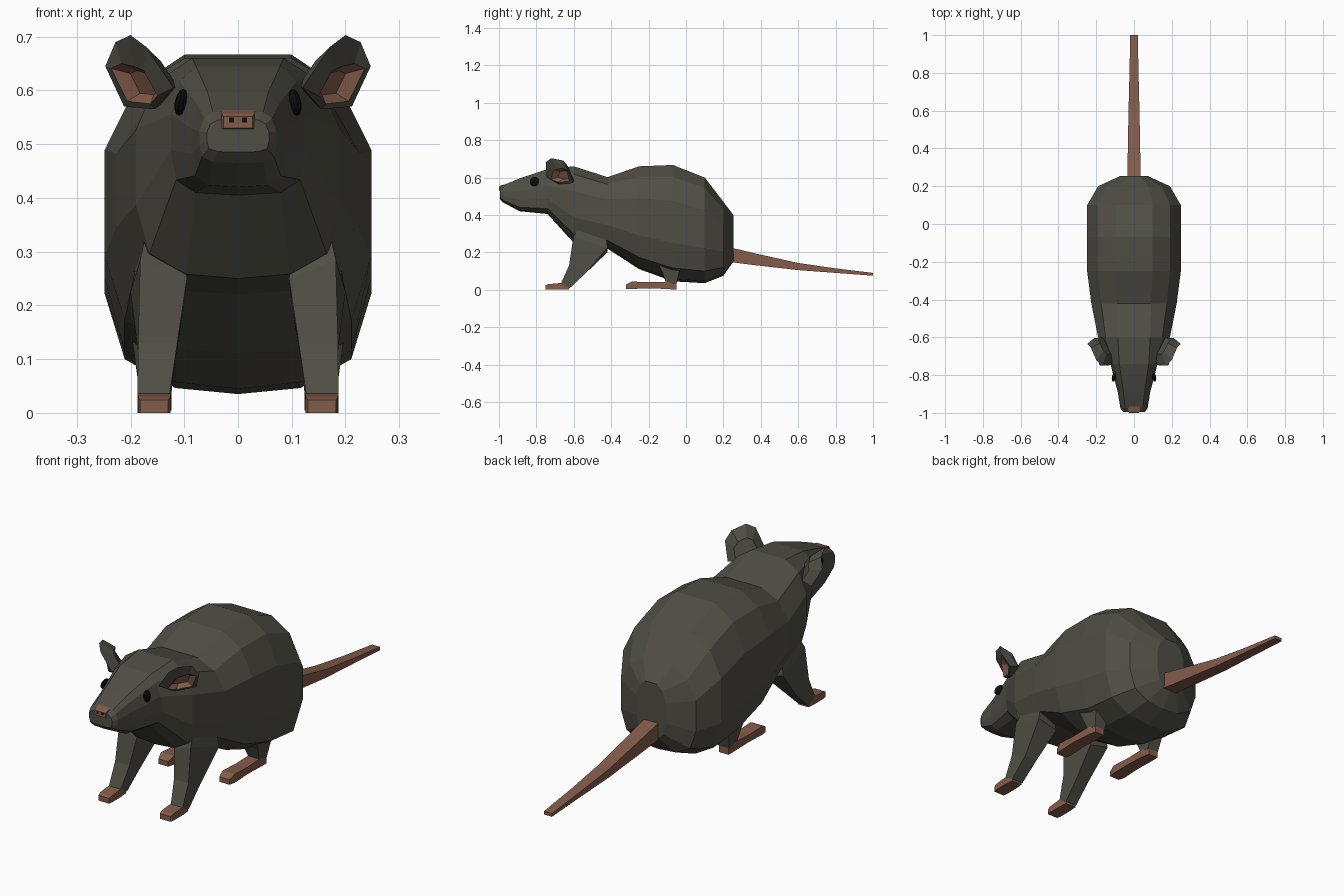
import bpy, bmesh
from mathutils import Vector


def material(name, rgb):
    m = bpy.data.materials.new(name)
    m.diffuse_color = (*rgb, 1)
    return m


FUR = material("fur", (0.08, 0.077, 0.06))
SKIN = material("skin", (0.23, 0.108, 0.07))
BLACK = material("black", (0.004, 0.004, 0.004))


def finish(name, bm, mats, mirror=False):
    bmesh.ops.recalc_face_normals(bm, faces=bm.faces)
    me = bpy.data.meshes.new(name)
    bm.to_mesh(me)
    bm.free()
    for m in mats:
        me.materials.append(m)
    ob = bpy.data.objects.new(name, me)
    bpy.context.collection.objects.link(ob)
    if mirror:
        mod = ob.modifiers.new("mirror", 'MIRROR')
        mod.use_mirror_merge = False
    return ob


def loft(name, rings, mats, mirror=False, skin_from=99):
    """Join rings of points into a closed skin; bands from skin_from use the second material."""
    bm = bmesh.new()
    vs = [[bm.verts.new(p) for p in r] for r in rings]
    n = len(rings[0])
    for k in range(len(vs) - 1):
        for i in range(n):
            j = (i + 1) % n
            f = bm.faces.new((vs[k][i], vs[k][j], vs[k + 1][j], vs[k + 1][i]))
            f.material_index = int(k >= skin_from)
    bm.faces.new(vs[0])
    bm.faces.new(vs[-1]).material_index = int(skin_from < 99)
    return finish(name, bm, mats, mirror)


def rect(y, x0, x1, z0, z1):
    return [(x0, y, z0), (x1, y, z0), (x1, y, z1), (x0, y, z1)]


# Body and head: one cross-section blended from boxy head to round trunk
HEAD = [(.65, 1), (.88, .88), (1, .62), (1, .35), (.93, .12), (.65, .02), (0, 0)]
TRUNK = [(.4, 1), (.77, .9), (1, .69), (1, .33), (.85, .115), (.47, .02), (0, 0)]


def section(y, w, top, bottom, k):
    half = []
    for (hx, hz), (tx, tz) in zip(HEAD, TRUNK):
        x, z = hx + (tx - hx) * k, hz + (tz - hz) * k
        half.append((x * w, y, bottom + z * (top - bottom)))
    return half + [(-x, y, z) for x, y, z in reversed(half[:-1])]


body = [  # y, half width, top, bottom, trunk blend
    (-.995, .058, .545, .485, 0), (-.975, .072, .56, .465, 0),
    (-.89, .086, .595, .42, 0), (-.74, .125, .645, .405, .1),
    (-.60, .19, .66, .25, .8), (-.42, .226, .602, .22, 1),
    (-.25, .248, .66, .11, 1), (-.07, .248, .667, .045, 1),
    (.10, .248, .60, .035, 1), (.20, .19, .47, .075, 1), (.253, .075, .40, .15, 1)]
loft("body", [section(*s) for s in body], [FUR])

# Tail
tail = [(.22, .036, .15, .23), (.38, .033, .13, .192), (.6, .029, .105, .143),
        (.8, .024, .09, .114), (1, .02, .075, .09)]
loft("tail", [rect(y, -w, w, a, b) for y, w, a, b in tail], [SKIN])

# Front legs and paws
loft("front_leg", [
    [(.17, -.57, .34), (.18, -.43, .32), (.11, -.43, .3), (.1, -.57, .3)],
    [(.182, -.602, .285), (.2, -.42, .225), (.1, -.42, .2), (.095, -.6, .25)],
    [(.186, -.625, .13), (.183, -.535, .09), (.118, -.535, .09), (.113, -.625, .13)],
    [(.187, -.668, .035), (.185, -.622, .008), (.127, -.622, .008), (.127, -.668, .035)]],
    [FUR], True)
loft("front_paw", [rect(-.75, .13, .182, 0, .024), rect(-.735, .126, .186, 0, .03),
                   rect(-.67, .126, .187, 0, .036), rect(-.625, .13, .183, 0, .012)],
     [SKIN], True)

# Hind legs and long hind feet
loft("hind_leg", [
    [(.2, -.16, .16), (.2, -.02, .16), (.11, -.02, .14), (.11, -.16, .14)],
    [(.192, -.13, .1), (.192, -.035, .1), (.12, -.035, .09), (.12, -.13, .09)],
    [(.182, -.105, .035), (.182, -.052, .03), (.128, -.052, .03), (.128, -.105, .035)]],
    [FUR], True)
foot = [(-.32, .13, .18, .005, .028), (-.29, .124, .187, .004, .044),
        (-.2, .126, .186, .008, .04), (-.1, .126, .184, .004, .043),
        (-.052, .13, .18, 0, .052)]
loft("hind_foot", [rect(*s) for s in foot], [SKIN], True)

# Ears: back, rim, inner lip and a recessed skin-coloured hollow
rim = [(.12, -.745, .605), (.172, -.75, .682), (.2, -.72, .703), (.228, -.655, .69),
       (.247, -.635, .645), (.212, -.605, .57), (.155, -.68, .565)]
lip = [(.15, -.725, .59), (.176, -.708, .637), (.195, -.69, .645), (.217, -.66, .65),
       (.236, -.638, .641), (.206, -.625, .58), (.163, -.68, .575)]


def shifted(ring, scale, offset):
    c = sum((Vector(p) for p in ring), Vector()) / len(ring)
    return [c + (Vector(p) - c) * scale + Vector(offset) for p in ring]


loft("ear", [shifted(rim, .62, (-.035, .035, -.01)), rim, lip,
             shifted(lip, .6, (-.018, .02, 0))], [FUR, SKIN], True, skin_from=2)

# Eyes
bm = bmesh.new()
bmesh.ops.create_uvsphere(bm, u_segments=10, v_segments=6, radius=1)
for v in bm.verts:
    x, y, z = v.co
    v.co = (.106 + .011 * x - .004 * y - .004 * z, -.81 + .025 * y, .578 + .025 * z)
finish("eye", bm, [BLACK], True)

# Nose pad and nostrils
loft("nose", [rect(-1, -.027, .027, .53, .552), rect(-.992, -.031, .031, .527, .557),
              rect(-.965, -.03, .03, .53, .564)], [SKIN])
loft("nostril", [rect(-1.001, .007, .017, .54, .55), rect(-.99, .007, .017, .54, .55)],
     [BLACK], True)
